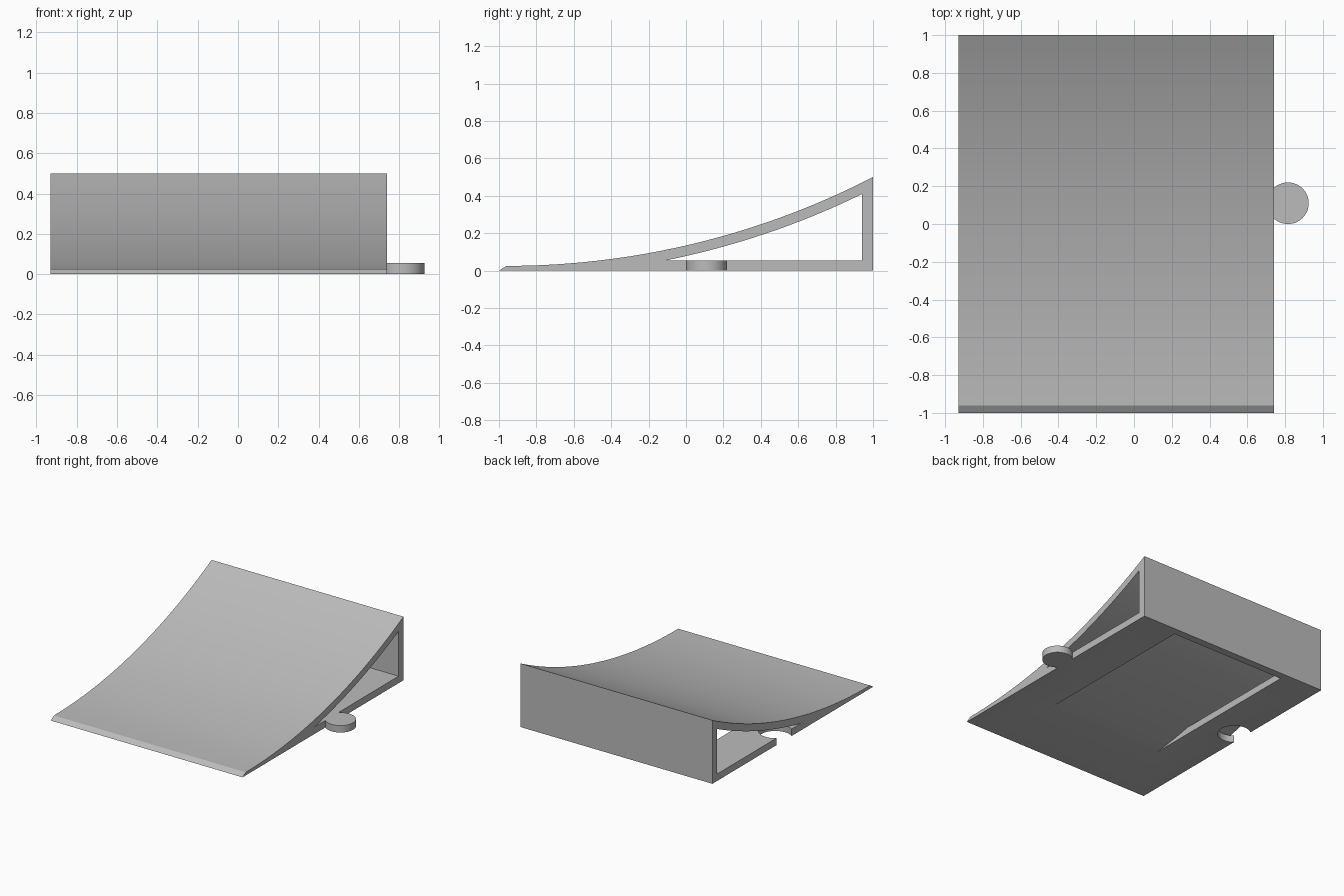
import bpy, bmesh, math

cube = bpy.data.objects.get("Cube")
if cube:
    bpy.data.objects.remove(cube, do_unlink=True)

X0, X1 = -0.93, 0.74           # ramp sides
FLOOR, WALL, SKIN = 0.055, 0.94, 0.055
LIP_Y, LIP_Z, R = -0.96, 0.025, 4.28   # lip where the deck arc starts
PITCH = X1 - X0                # tab and socket repeat at the ramp width

grey = bpy.data.materials.new("light_grey")
grey.use_nodes = True
colour = (0.5, 0.5, 0.5, 1)
grey.diffuse_color = colour
grey.node_tree.nodes["Principled BSDF"].inputs["Base Color"].default_value = colour


def finish(name, bm):
    bmesh.ops.recalc_face_normals(bm, faces=bm.faces)
    mesh = bpy.data.meshes.new(name)
    bm.to_mesh(mesh)
    bm.free()
    mesh.materials.append(grey)
    obj = bpy.data.objects.new(name, mesh)
    bpy.context.collection.objects.link(obj)
    return obj


def prism(name, profile, x0, x1):
    """Extrude a (y, z) profile along x."""
    bm = bmesh.new()
    face = bm.faces.new([bm.verts.new((x0, y, z)) for y, z in profile])
    side = bmesh.ops.extrude_face_region(bm, geom=[face])["geom"]
    verts = [v for v in side if isinstance(v, bmesh.types.BMVert)]
    bmesh.ops.translate(bm, verts=verts, vec=(x1 - x0, 0, 0))
    return finish(name, bm)


def disc(name, x, y, radius, z0, z1):
    bm = bmesh.new()
    bmesh.ops.create_cone(bm, cap_ends=True, segments=64, radius1=radius,
                          radius2=radius, depth=z1 - z0)
    bmesh.ops.translate(bm, verts=bm.verts, vec=(x, y, (z0 + z1) / 2))
    return finish(name, bm)


def arc(offset, y0, y1, steps):
    """Points of the deck arc, lowered along its normal by offset."""
    radius = R + offset
    ys = [y0 + (y1 - y0) * i / steps for i in range(steps + 1)]
    return [(y, LIP_Z + R - math.sqrt(radius ** 2 - (y - LIP_Y) ** 2)) for y in ys]


def arc_y(offset, z):
    return LIP_Y + math.sqrt((R + offset) ** 2 - (LIP_Z + R - z) ** 2)


def combine(target, tool, operation):
    tool.hide_render = True
    mod = target.modifiers.new("combine", "BOOLEAN")
    mod.operation, mod.solver, mod.object = operation, "EXACT", tool
    bpy.context.view_layer.objects.active = target
    bpy.ops.object.modifier_apply(modifier=mod.name)
    bpy.data.objects.remove(tool, do_unlink=True)


# Solid ramp with a curved deck and a small bevelled lip
ramp = prism("ramp", [(1, 0), (-1, 0)] + arc(0, LIP_Y, 1, 24), X0, X1)

# Hollow through the full width, between deck, floor and back wall
start = arc_y(SKIN, FLOOR)
hollow = arc(SKIN, start, WALL, 16) + [(WALL, FLOOR)]
combine(ramp, prism("hollow_cutter", hollow, X0 - 0.1, X1 + 0.1), "DIFFERENCE")

# Opening in the floor, leaving a strip on each side
below = -0.02
opening = arc(SKIN, arc_y(SKIN, below), start, 8) + [(WALL, FLOOR + 0.01), (WALL, below)]
combine(ramp, prism("opening_cutter", opening, X0 + PITCH / 5, X1 - PITCH / 5), "DIFFERENCE")

# Connecting tab on one side, matching socket on the other
combine(ramp, disc("tab", 0.815, 0.11, 0.11, 0, FLOOR), "UNION")
combine(ramp, disc("socket_cutter", 0.815 - PITCH, 0.11, 0.12, -0.02, 0.07), "DIFFERENCE")

# Smooth curves, sharp corners
bpy.ops.object.select_all(action="DESELECT")
ramp.select_set(True)
bpy.context.view_layer.objects.active = ramp
bpy.ops.object.shade_smooth_by_angle(angle=math.radians(25))
